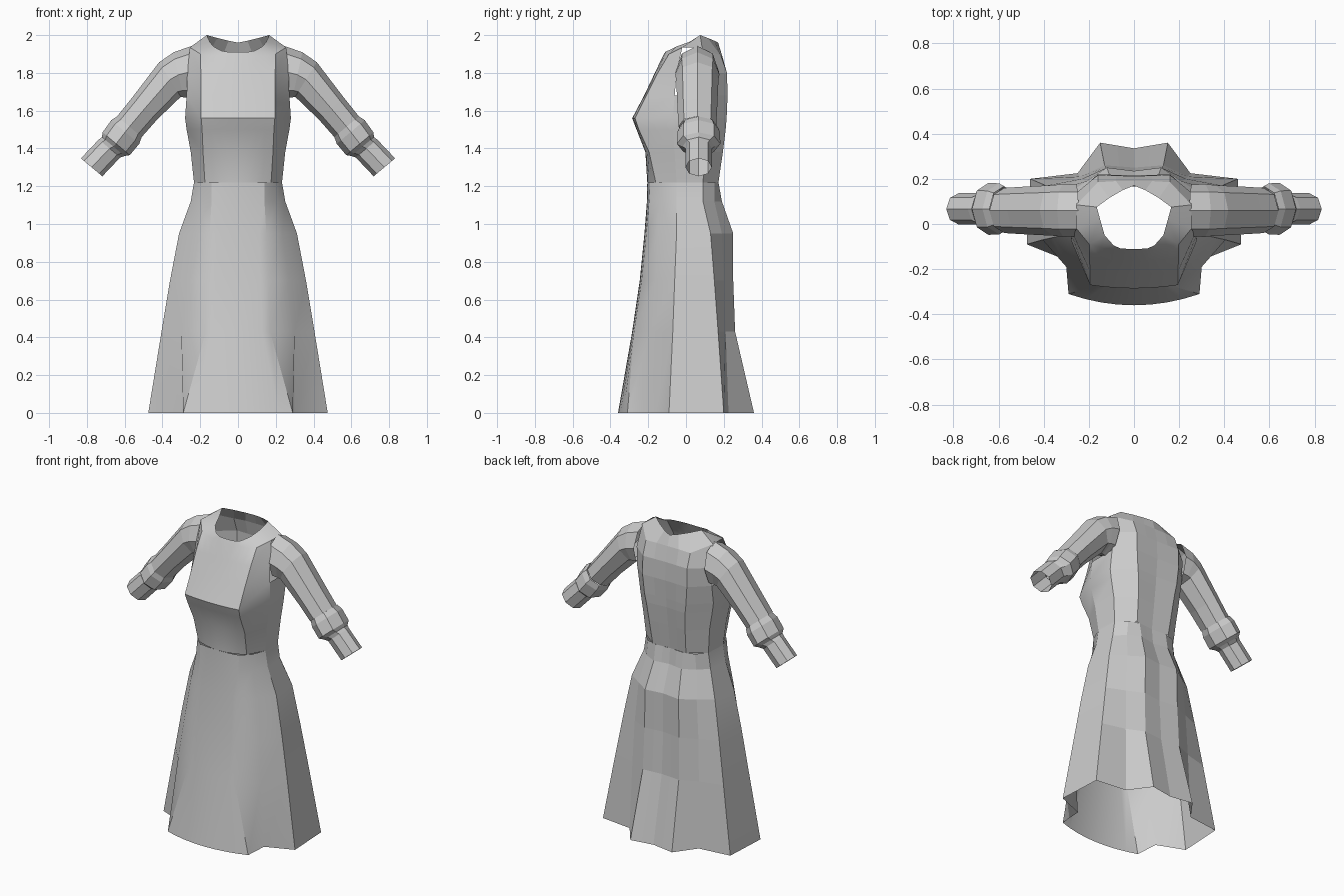
import bpy, bmesh, math
from mathutils import Vector


def loft(name, rings, closed=False, flat=None, skip=()):
    """Skin rows of points, mirror across x and shade; flat(center) picks faceted faces."""
    bm = bmesh.new()
    rows = [[bm.verts.new(p) for p in r] for r in rings]
    n = len(rows[0])
    for j in range(len(rows) - 1):
        for i in range(n if closed else n - 1):
            if (j, i) in skip:
                continue
            k = (i + 1) % n
            bm.faces.new((rows[j][i], rows[j][k], rows[j + 1][k], rows[j + 1][i]))
    me = bpy.data.meshes.new(name)
    bm.to_mesh(me)
    bm.free()
    ob = bpy.data.objects.new(name, me)
    bpy.context.collection.objects.link(ob)
    bpy.ops.object.select_all(action='DESELECT')
    ob.select_set(True)
    bpy.context.view_layer.objects.active = ob
    bpy.ops.object.shade_smooth_by_angle(angle=math.radians(28))
    for p in me.polygons:
        if flat and flat(p.center):
            p.use_smooth = False
    m = ob.modifiers.new("Mirror", 'MIRROR')
    m.use_clip = True
    return ob


def front_curve(yf, xc, yc, z, steps=4):
    """Gently bowed front panel from the centre line to the panel corner."""
    return [Vector((xc * i / steps, yf + (yc - yf) * (i / steps) ** 2, z))
            for i in range(steps)]


def half_ring(row):
    z, yf, *xy, y0 = row
    pts = [Vector((xy[i], xy[i + 1], z)) for i in range(0, len(xy), 2)]
    b = pts[-1]
    mid = Vector((b.x / 2, (b.y + y0) / 2, z))
    return front_curve(yf, pts[0].x, pts[0].y, z) + pts + [mid, Vector((0, y0, z))]


# Skirt: z, front y, panel corner, fold, side front, side back, back fold, back corner, back y
skirt_rows = [
    (0.00, -.36, .29, -.31, .30, -.16, .475, -.09, .46, .20, .25, .225, .15, .36, .335),
    (0.43, -.285, .17, -.275, .30, -.19, .405, -.07, .39, .17, .24, .21, .13, .26, .25),
    (0.70, -.245, .16, -.235, .27, -.165, .36, -.06, .345, .15, .23, .20, .125, .25, .235),
    (0.95, -.22, .15, -.21, .235, -.15, .312, -.05, .30, .13, .21, .19, .12, .25, .235),
    (1.12, -.207, .14, -.195, .205, -.14, .25, -.05, .24, .09, .18, .15, .10, .19, .175),
    (1.22, -.205, .14, -.19, .195, -.14, .233, -.05, .225, .09, .17, .15, .10, .172, .165),
]
loft("skirt", [half_ring(r) for r in skirt_rows], flat=lambda c: c.y > .12)

# Bodice: z, front y, panel corner, side front, side back, back corner, back y
bodice_rows = [
    (1.22, -.205, .175, -.16, .233, -.05, .225, .09, .12, .172, .165),
    (1.38, -.215, .185, -.195, .25, -.06, .24, .10, .13, .195, .185),
    (1.50, -.262, .19, -.25, .272, -.07, .26, .10, .14, .21, .20),
    (1.56, -.285, .195, -.27, .28, -.07, .268, .10, .15, .215, .205),
    (1.68, -.222, .195, -.21, .272, -.06, .27, .12, .16, .22, .215),
    (1.80, -.165, .197, -.15, .268, -.05, .265, .13, .16, .217, .212),
]
rings = [half_ring(r) for r in bodice_rows]
# Yoke and open neckline
rings.append(front_curve(-.122, .198, -.09, 1.89) + [Vector(p) for p in (
    (.198, -.09, 1.90), (.255, -.02, 1.935), (.255, .085, 1.935),
    (.16, .185, 1.89), (.08, .19, 1.895), (0, .19, 1.895))])
rings.append([Vector(p) for p in (
    (0, -.11, 1.91), (.03, -.11, 1.91), (.06, -.108, 1.912), (.09, -.095, 1.918),
    (.13, -.05, 1.94), (.15, .02, 1.965), (.165, .075, 2.0),
    (.11, .115, 1.985), (.05, .15, 1.97), (0, .17, 1.96))])
loft("bodice", rings, flat=lambda c: c.y > .05, skip={(4, 5), (5, 5)})


# Sleeves: centre x, centre z, tilt of ring, half height, half depth
def sleeve_ring(x, z, tilt, h, d, y=.06):
    a = math.radians(tilt)
    out = []
    for i in range(8):
        t = math.tau * i / 8
        u = h * math.cos(t)
        out.append(Vector((x + u * math.cos(a), y + d * math.sin(t), z + u * math.sin(a))))
    return out


sleeve = [
    (.255, 1.805, 94, .138, .115), (.315, 1.79, 78, .122, .117),
    (.36, 1.765, 58, .108, .112), (.495, 1.61, 40, .088, .105), (.575, 1.515, 40, .085, .10),
]
loft("sleeve", [sleeve_ring(*r) for r in sleeve], closed=True, flat=lambda c: True)

# Rolled cuff and narrow sleeve end
cuff = [
    (.575, 1.515, 40, .085, .10), (.597, 1.487, 40, .097, .113),
    (.645, 1.425, 40, .094, .115), (.66, 1.41, 40, .078, .085),
    (.68, 1.40, 40, .074, .07), (.775, 1.30, 40, .074, .07),
]
loft("cuff", [sleeve_ring(*r, y=.067) for r in cuff], closed=True, flat=lambda c: True)
